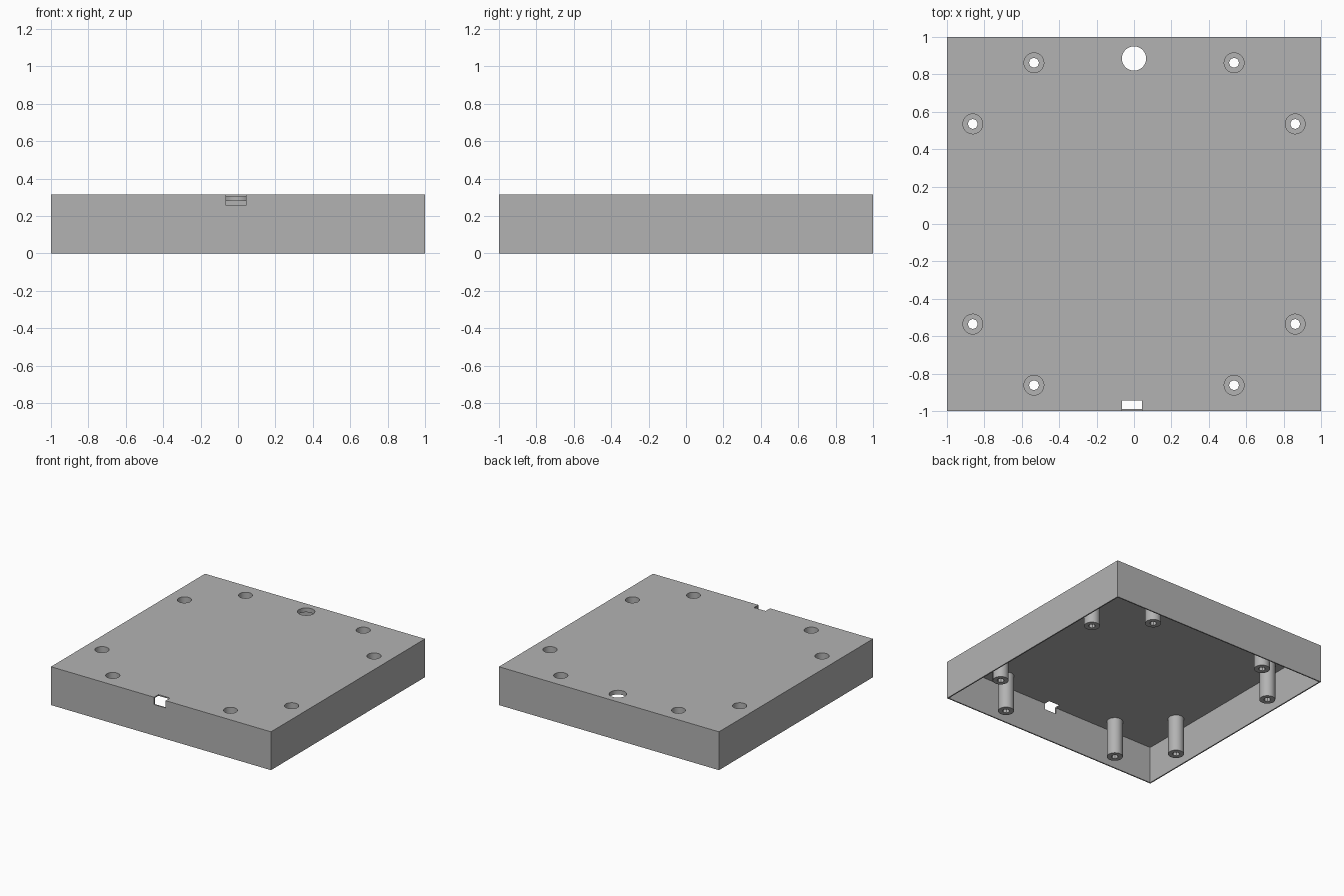
import bpy
from math import radians

if "Cube" in bpy.data.objects:
    bpy.data.objects.remove(bpy.data.objects["Cube"], do_unlink=True)

HEIGHT, WALL = 0.315, 0.01
PLATE_BOTTOM = HEIGHT - WALL

grey = bpy.data.materials.new("neutral_grey")
grey.use_nodes = True
colour = (0.45, 0.45, 0.45, 1)
grey.diffuse_color = colour
grey.node_tree.nodes["Principled BSDF"].inputs["Base Color"].default_value = colour


def box(name, x0, x1, y0, y1, z0, z1):
    bpy.ops.mesh.primitive_cube_add(
        size=1, location=((x0 + x1) / 2, (y0 + y1) / 2, (z0 + z1) / 2))
    ob = bpy.context.object
    ob.name = name
    ob.scale = (x1 - x0, y1 - y0, z1 - z0)
    bpy.ops.object.transform_apply(location=True, rotation=False, scale=True)
    ob.data.materials.append(grey)
    return ob


def cylinder(name, x, y, radius, z0, z1, sides=32):
    bpy.ops.mesh.primitive_cylinder_add(
        vertices=sides, radius=radius, depth=z1 - z0, location=(x, y, (z0 + z1) / 2))
    ob = bpy.context.object
    ob.name = name
    bpy.ops.object.transform_apply(location=True, rotation=False, scale=False)
    ob.data.materials.append(grey)
    return ob


def combine(target, tool, operation):
    mod = target.modifiers.new(operation.lower(), "BOOLEAN")
    mod.operation, mod.object, mod.solver = operation, tool, "EXACT"
    bpy.context.view_layer.objects.active = target
    bpy.ops.object.modifier_apply(modifier=mod.name)
    bpy.data.objects.remove(tool, do_unlink=True)


# Lid shell, open underneath
lid = box("lid_shell", -1, 1, -1, 1, 0, HEIGHT)
inner = 1 - WALL
combine(lid, box("cavity", -inner, inner, -inner, inner, -0.1, PLATE_BOTTOM), "DIFFERENCE")

# Hollow screw posts, two near each corner
spots = [(sx * a, sy * b) for sx in (-1, 1) for sy in (-1, 1)
         for a, b in ((0.535, 0.862), (0.862, 0.535))]
for x, y in spots:
    combine(lid, cylinder("post", x, y, 0.06, 0, HEIGHT - WALL / 2), "UNION")
for x, y in spots:
    combine(lid, cylinder("head_recess", x, y, 0.053, 0.03, HEIGHT + 0.1), "DIFFERENCE")
    combine(lid, cylinder("screw_hole", x, y, 0.027, -0.1, 0.1, 8), "DIFFERENCE")

# Collared cable hole near the back
combine(lid, cylinder("collar", 0, 0.885, 0.075, 0.28, HEIGHT - WALL / 2), "UNION")
combine(lid, cylinder("cable_hole", 0, 0.885, 0.065, 0.2, HEIGHT + 0.1), "DIFFERENCE")

# Notch through the front wall and top edge
combine(lid, box("notch", -0.063, 0.043, -1.1, -0.943, 0.255, HEIGHT + 0.1), "DIFFERENCE")

bpy.ops.object.select_all(action="DESELECT")
lid.select_set(True)
bpy.context.view_layer.objects.active = lid
bpy.ops.object.shade_smooth_by_angle(angle=radians(30))
